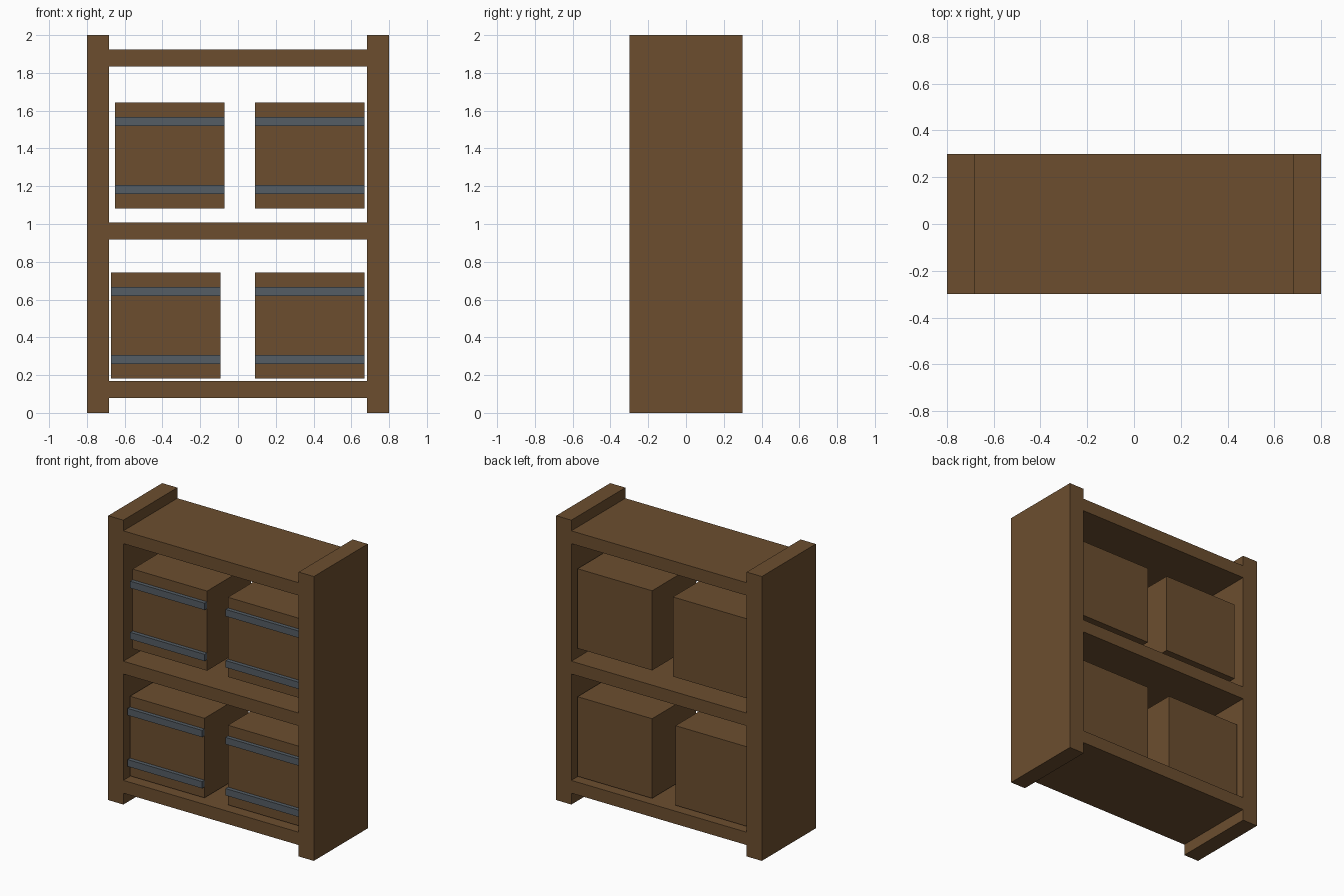
import bpy
import bmesh
from mathutils import Matrix, Vector

cube = bpy.data.objects.get("Cube")
if cube:
    bpy.data.objects.remove(cube, do_unlink=True)


def make_material(name, rgb):
    mat = bpy.data.materials.new(name)
    mat.use_nodes = True
    color = (*rgb, 1)
    mat.diffuse_color = color
    mat.node_tree.nodes["Principled BSDF"].inputs["Base Color"].default_value = color
    return mat


wood = make_material("brown wood", (0.15, 0.076, 0.028))
metal = make_material("grey metal", (0.09, 0.11, 0.13))


def box(name, low, high, mat):
    """Flat-shaded box between two opposite corners."""
    low, high = Vector(low), Vector(high)
    bm = bmesh.new()
    size = Matrix.Diagonal((*(high - low), 1))
    bmesh.ops.create_cube(bm, size=1, matrix=Matrix.Translation((low + high) / 2) @ size)
    mesh = bpy.data.meshes.new(name)
    bm.to_mesh(mesh)
    bm.free()
    mesh.materials.append(mat)
    obj = bpy.data.objects.new(name, mesh)
    bpy.context.collection.objects.link(obj)
    return obj


# Frame dimensions
HALF_W, INNER_W, HALF_D, HEIGHT = 0.8, 0.682, 0.3, 2.0
SHELF_T = 0.09

# Side panels
box("left_side_panel", (INNER_W, -HALF_D, 0), (HALF_W, HALF_D, HEIGHT), wood)
box("right_side_panel", (-HALF_W, -HALF_D, 0), (-INNER_W, HALF_D, HEIGHT), wood)

# Shelves
for name, z in (("bottom_shelf", 0.08), ("middle_shelf", 0.918), ("top_shelf", 1.835)):
    box(name, (-INNER_W, -HALF_D, z), (INNER_W, HALF_D, z + SHELF_T), wood)

# Crates, each with two metal straps across the front
CRATE_W, CRATE_H = 0.58, 0.56
FRONT, BACK, STRAP_FRONT = -0.241, 0.248, -0.268
crates = (
    ("lower_right", -0.672, 0.182),
    ("lower_left", 0.09, 0.182),
    ("upper_right", -0.652, 1.082),
    ("upper_left", 0.09, 1.082),
)
for name, x, z in crates:
    box(name + "_crate", (x, FRONT, z), (x + CRATE_W, BACK, z + CRATE_H), wood)
    for level, offset in (("low", 0.077), ("high", 0.437)):
        box(f"{name}_{level}_strap", (x, STRAP_FRONT, z + offset),
            (x + CRATE_W, FRONT, z + offset + 0.048), metal)
